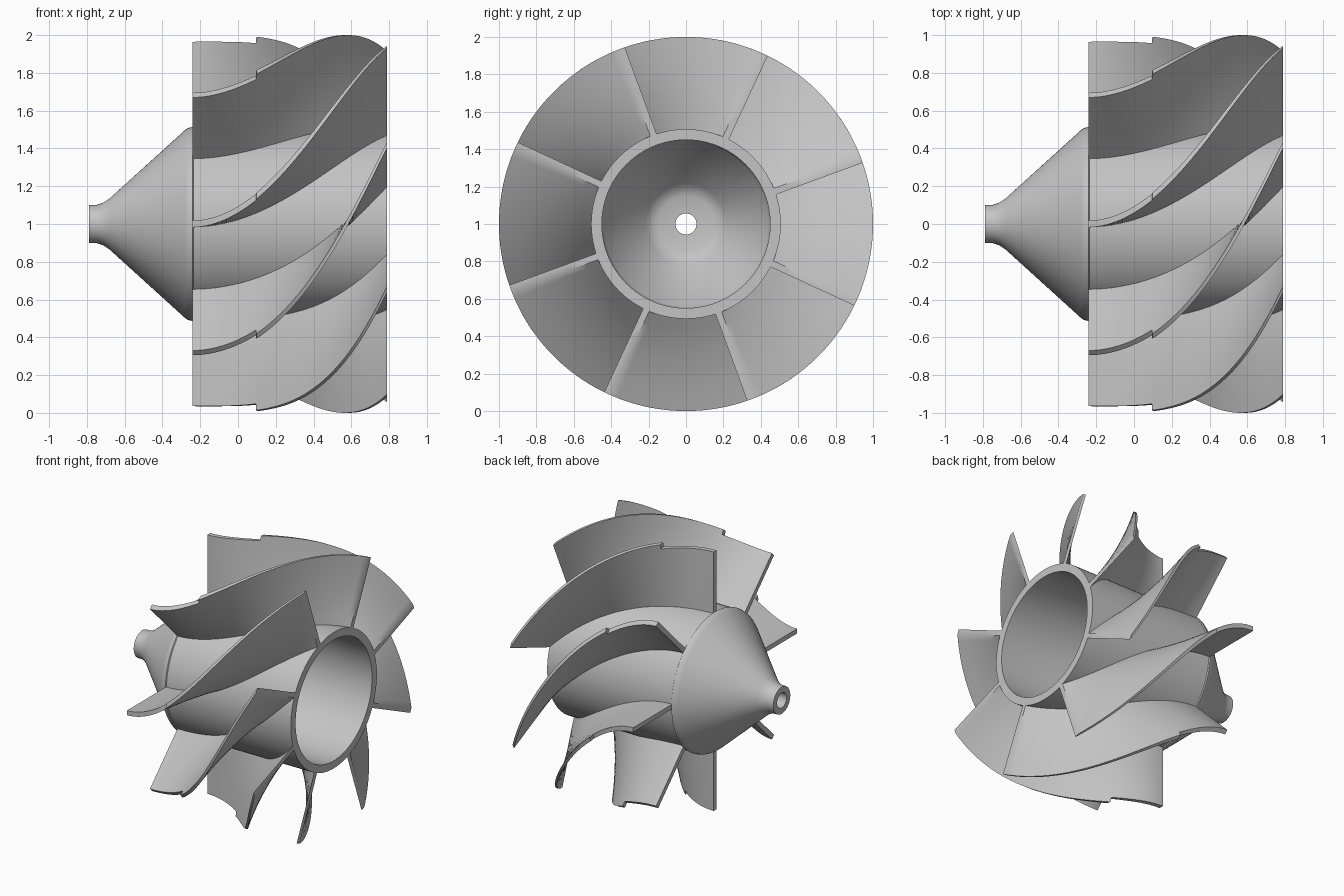
import bpy, bmesh, math

cube = bpy.data.objects.get("Cube")
if cube:
    bpy.data.objects.remove(cube, do_unlink=True)

BLADES = 8
AXIS_HEIGHT = 1.0
FRONT, BACK, NOTCH = -0.24, 0.79, 0.095
TWIST = math.radians(69.9)

metal = bpy.data.materials.new("grey metal")
metal.use_nodes = True
grey = (0.55, 0.55, 0.55, 1)
metal.diffuse_color = grey
metal.node_tree.nodes["Principled BSDF"].inputs["Base Color"].default_value = grey


def finish(bm, name):
    bmesh.ops.recalc_face_normals(bm, faces=bm.faces)
    mesh = bpy.data.meshes.new(name)
    bm.to_mesh(mesh)
    bm.free()
    mesh.materials.append(metal)
    obj = bpy.data.objects.new(name, mesh)
    obj.location.z = AXIS_HEIGHT
    bpy.context.collection.objects.link(obj)
    bpy.ops.object.select_all(action="DESELECT")
    obj.select_set(True)
    bpy.context.view_layer.objects.active = obj
    bpy.ops.object.shade_smooth_by_angle(angle=math.radians(35))
    return obj


def lathe(name, profile, steps=96):
    """Spin a closed (x, radius) outline about the x axis."""
    bm = bmesh.new()
    verts = [bm.verts.new((x, r, 0)) for x, r in profile]
    edges = [bm.edges.new((v, verts[i - 1])) for i, v in enumerate(verts)]
    bmesh.ops.spin(bm, geom=verts + edges, cent=(0, 0, 0), axis=(1, 0, 0),
                   angle=math.tau, steps=steps, use_merge=True)
    bmesh.ops.remove_doubles(bm, verts=bm.verts, dist=1e-5)
    return finish(bm, name)


# Hollow hub with a conical nose and a bored tip
outer = [(-0.79, 0.1), (-0.745, 0.102), (-0.715, 0.112), (-0.68, 0.135),
         (-0.28, 0.498), (-0.265, 0.508), (-0.24, 0.514), (-0.235, 0.507), (BACK, 0.507)]
inner = [(BACK, 0.45), (-0.2, 0.45), (-0.23, 0.44), (-0.48, 0.215), (-0.505, 0.19),
         (-0.52, 0.15), (-0.525, 0.056), (-0.79, 0.056)]
lathe("hollow_hub", outer + inner)


def blade_angle(x):
    return -TWIST * ((x - FRONT) / (BACK - FRONT)) ** 1.88


def build_blade(name, thickness=0.035, rows=6):
    """Twisted vane whose tip steps outward behind the notch."""
    before = [FRONT + (NOTCH - FRONT) * i / 14 for i in range(15)]
    after = [NOTCH + 0.002 + (BACK - NOTCH - 0.002) * i / 36 for i in range(37)]
    stations = [(x, 0.965) for x in before] + [(x, 1.0) for x in after]
    bm = bmesh.new()
    rings = []
    for x, tip in stations:
        radii = [0.485 + (tip - 0.485) * j / rows for j in range(rows + 1)]
        ring = []
        for side, column in ((1, radii), (-1, radii[::-1])):
            for r in column:
                a = blade_angle(x) + side * thickness / (2 * r)
                ring.append(bm.verts.new((x, r * math.cos(a), r * math.sin(a))))
        rings.append(ring)
    n = len(rings[0])
    for a, b in zip(rings, rings[1:]):
        for j in range(n):
            k = (j + 1) % n
            bm.faces.new((a[j], a[k], b[k], b[j]))
    # End caps
    for ring in (rings[0], rings[-1]):
        for j in range(rows):
            bm.faces.new((ring[j], ring[j + 1], ring[n - 2 - j], ring[n - 1 - j]))
    return finish(bm, name)


# Ring of blades sharing one mesh
first = build_blade("blade_1")
for i in range(1, BLADES):
    copy = bpy.data.objects.new(f"blade_{i + 1}", first.data)
    copy.location.z = AXIS_HEIGHT
    copy.rotation_euler.x = math.tau * i / BLADES
    bpy.context.collection.objects.link(copy)
